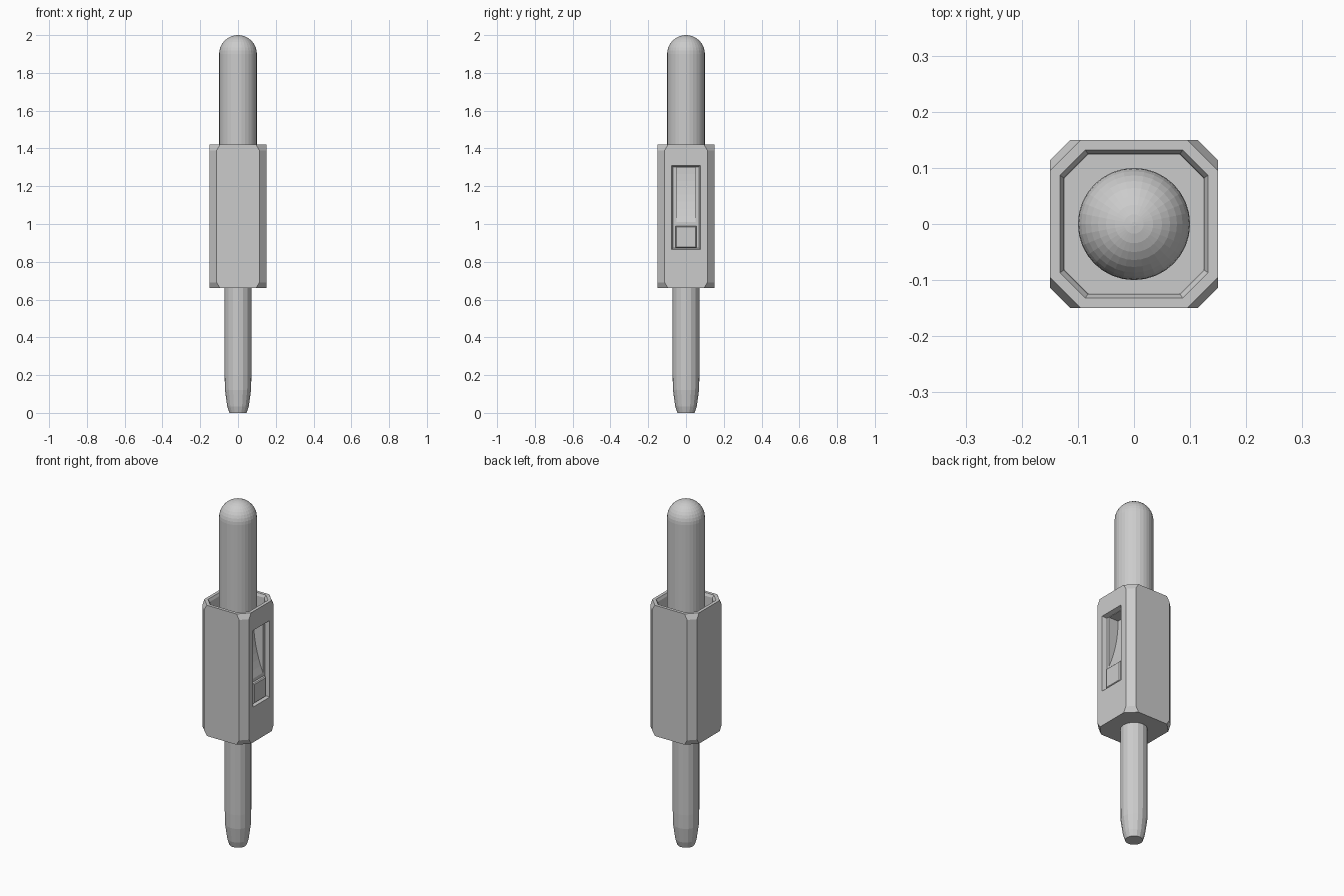
import bpy, bmesh, math

if "Cube" in bpy.data.objects:
    bpy.data.objects.remove(bpy.data.objects["Cube"])


def loft(name, rings):
    """Skin a list of equal-length point rings and cap both ends."""
    bm = bmesh.new()
    vs = [[bm.verts.new(p) for p in r] for r in rings]
    n = len(vs[0])
    for a, b in zip(vs, vs[1:]):
        for i in range(n):
            j = (i + 1) % n
            bm.faces.new((a[i], a[j], b[j], b[i]))
    bm.faces.new(vs[0][::-1])
    bm.faces.new(vs[-1])
    bmesh.ops.recalc_face_normals(bm, faces=bm.faces)
    me = bpy.data.meshes.new(name)
    bm.to_mesh(me)
    bm.free()
    ob = bpy.data.objects.new(name, me)
    bpy.context.collection.objects.link(ob)
    return ob


def circle(z, r, n):
    return [(r * math.cos(2 * math.pi * i / n), r * math.sin(2 * math.pi * i / n), z)
            for i in range(n)]


def octagon(z, h, c):
    """Square of half-width h with corners chamfered by c."""
    k = h - c
    return [(x, y, z) for x, y in ((h, -k), (h, k), (k, h), (-k, h),
                                   (-h, k), (-h, -k), (-k, -h), (k, -h))]


def rect_x(x, hy, z0, z1):
    return [(x, -hy, z0), (x, hy, z0), (x, hy, z1), (x, -hy, z1)]


def cut(target, cutter):
    cutter.hide_render = True
    cutter.hide_viewport = True
    m = target.modifiers.new(cutter.name, 'BOOLEAN')
    m.object = cutter
    m.operation = 'DIFFERENCE'
    m.solver = 'EXACT'


# Housing with eased corners and an open cup at the top
housing = loft("housing", [octagon(*r) for r in (
    (0.66, 0.15, 0.055), (0.69, 0.15, 0.037), (1.39, 0.15, 0.037), (1.42, 0.15, 0.055),
    (1.42, 0.132, 0.045), (1.405, 0.125, 0.043), (1.34, 0.124, 0.043))])

# Window recess with sloped edges on the right side
cut(housing, loft("window_cutter", [rect_x(0.125, 0.069, 0.872, 1.302),
                                    rect_x(0.15, 0.076, 0.865, 1.31),
                                    rect_x(0.18, 0.076, 0.865, 1.31)]))

# Curved scoop inside the window, deepest at its top
ramp = [(0.18, 1.30), (0.065, 1.30)]
for i in range(1, 9):
    t = i / 8
    ramp.append((0.065 + 0.06 * t * t, 1.30 - 0.29 * t))
ramp.append((0.18, 1.01))
cut(housing, loft("scoop_cutter", [[(x, y, z) for x, z in ramp] for y in (-0.05, 0.05)]))

# Small raised key below the scoop
loft("window_key", [rect_x(0.115, 0.056, 0.874, 0.99),
                    rect_x(0.137, 0.056, 0.874, 0.99),
                    rect_x(0.142, 0.051, 0.879, 0.985)])

# Upper rod with a domed end
dome = [(1.9 + 0.1 * math.sin(a), 0.1 * math.cos(a))
        for a in (math.pi / 2 * i / 9 for i in range(9))]
loft("upper_rod", [circle(z, r, 32) for z, r in
                   [(1.33, 0.1)] + dome + [(2.0, 0.004)]])

# Lower pin with a tapered tip
loft("lower_pin", [circle(z, r, 16) for z, r in (
    (0.0, 0.046), (0.035, 0.057), (0.12, 0.069), (0.2, 0.071), (0.67, 0.071))])
